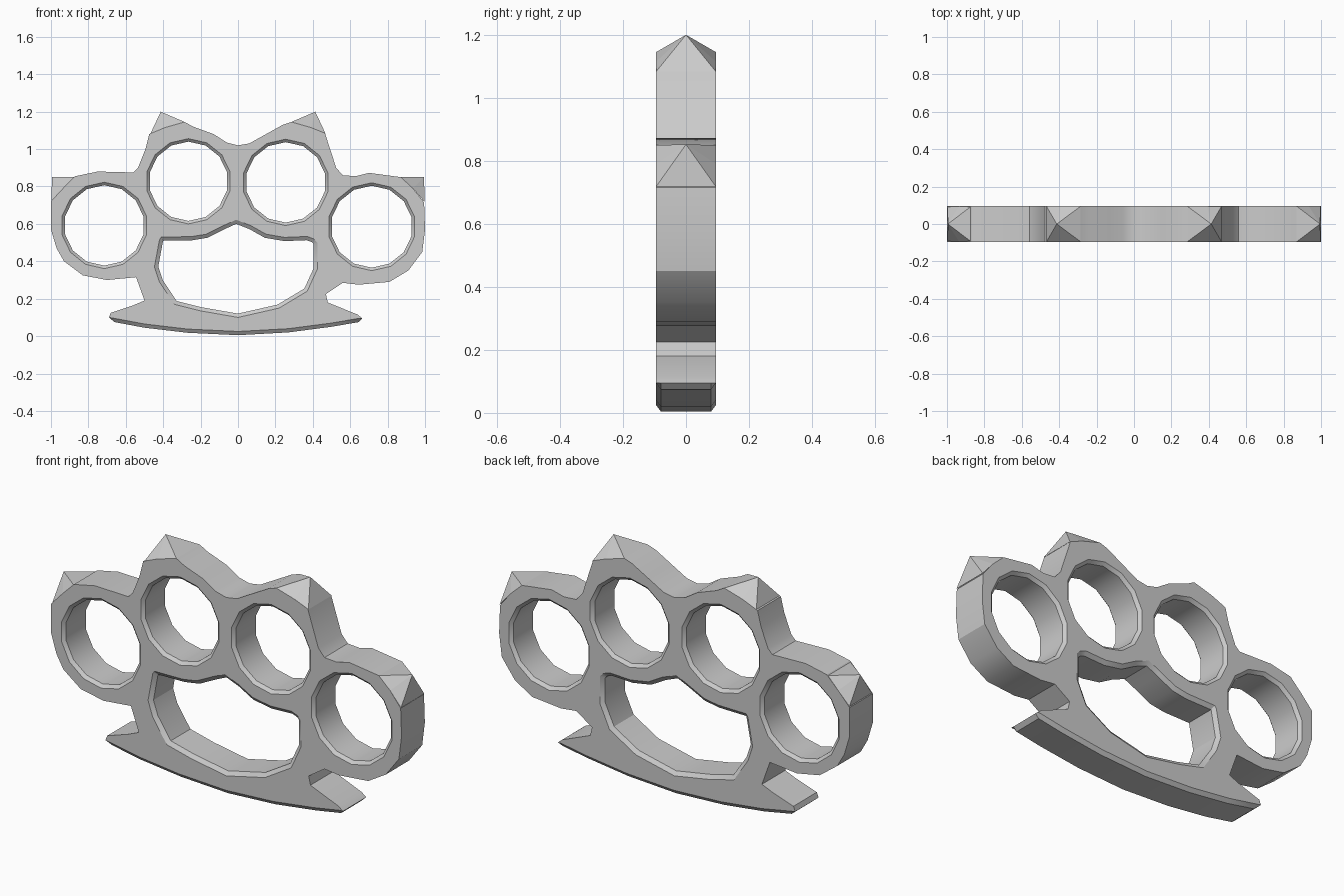
import bpy, bmesh, math
from mathutils import Vector

if "Cube" in bpy.data.objects:
    bpy.data.objects.remove(bpy.data.objects["Cube"])

HALF = 0.095      # half thickness
MID = 0.08        # where the edge chamfers end

# Outer outline, anticlockwise seen from the front (x, z)
outline = [
    (0, .005), (.27, .02), (.5, .05), (.645, .075), (.665, .095), (.64, .115),
    (.48, .18), (.47, .225), (.56, .285), (.645, .275), (.81, .29), (.91, .35),
    (.985, .45), (1, .57), (.995, .715), (.935, .79), (.87, .85), (.7, .873),
    (.63, .855), (.56, .86), (.525, .90), (.465, 1.085), (.39, 1.115),
    (.285, 1.145), (.24, 1.13), (.15, 1.08), (.06, 1.03), (0, 1.02),
    (-.06, 1.035), (-.13, 1.08), (-.24, 1.12), (-.285, 1.145), (-.39, 1.115),
    (-.475, 1.08), (-.495, 1.0), (-.535, .90), (-.56, .875), (-.75, .88),
    (-.87, .855), (-.935, .79), (-1, .72), (-1, .57), (-.97, .47), (-.93, .40),
    (-.83, .325), (-.70, .30), (-.545, .315), (-.525, .26), (-.5, .19),
    (-.56, .165), (-.68, .125), (-.69, .10), (-.66, .075), (-.5, .045), (-.27, .018)]

# Palm opening
palm = [
    (0, .10), (.22, .15), (.37, .24), (.425, .36), (.425, .5), (.405, .52),
    (.37, .533), (.25, .528), (.15, .545), (.07, .59), (-.01, .622),
    (-.08, .59), (-.17, .545), (-.25, .532), (-.41, .53), (-.42, .515),
    (-.447, .37), (-.42, .29), (-.34, .17), (-.2, .135)]

# Finger openings: centre and radius
fingers = [(-.715, .592, .231), (-.265, .828, .228), (.255, .822, .231), (.715, .585, .235)]


def inset(points, d):
    """Move a closed loop inward by d."""
    out = []
    n = len(points)
    for i in range(n):
        a, b, c = (Vector(points[k % n]) for k in (i - 1, i, i + 1))
        n1 = Vector((-(b - a).y, (b - a).x)).normalized()
        n2 = Vector((-(c - b).y, (c - b).x)).normalized()
        m = (n1 + n2).normalized()
        out.append(tuple(b + m * d / max(.5, m.dot(n1))))
    return out


def circle(cx, cz, r, n=14):
    return [(cx + r * math.cos(math.tau * (i + .5) / n),
             cz + r * math.sin(math.tau * (i + .5) / n)) for i in range(n)]


def finish(bm, name):
    bmesh.ops.recalc_face_normals(bm, faces=bm.faces)
    me = bpy.data.meshes.new(name)
    bm.to_mesh(me)
    bm.free()
    ob = bpy.data.objects.new(name, me)
    bpy.context.collection.objects.link(ob)
    return ob


# Body: walls of each loop, then flat caps around the openings
bm = bmesh.new()
cap_edges = {-1: [], 1: []}


def add_wall(face_pts, mid_pts):
    rings = []
    for y, pts in ((-HALF, face_pts), (-MID, mid_pts), (MID, mid_pts), (HALF, face_pts)):
        rings.append([bm.verts.new((x, y, z)) for x, z in pts])
    n = len(face_pts)
    for a, b in zip(rings, rings[1:]):
        for i in range(n):
            j = (i + 1) % n
            bm.faces.new((a[i], a[j], b[j], b[i]))
    for side, ring in ((-1, rings[0]), (1, rings[-1])):
        cap_edges[side] += [bm.edges.get((ring[i], ring[(i + 1) % n])) for i in range(n)]


# Only the underside of the base bar is chamfered on the outside
front = [(x, z + .02) if z < .08 else (x, z) for x, z in outline]
add_wall(front, outline)
add_wall(palm, inset(palm, .02))
for cx, cz, r in fingers:
    add_wall(circle(cx, cz, r), circle(cx, cz, r - .016))
for side in (-1, 1):
    bmesh.ops.triangle_fill(bm, edges=cap_edges[side], use_beauty=True,
                            use_dissolve=False, normal=(0, side, 0))
body = finish(bm, "knuckle_body")
bpy.context.view_layer.objects.active = body
body.select_set(True)
bpy.ops.object.shade_smooth_by_angle(angle=math.radians(28))


# Pointed spikes on the outer corner of every ring
def spike(name, tip, base):
    bm = bmesh.new()
    apex = bm.verts.new((tip[0], 0, tip[1]))
    f, b = ([bm.verts.new((x, y, z)) for x, z in base] for y in (-HALF, HALF))
    for row in (f, b):
        for p, q in zip(row, row[1:]):
            bm.faces.new((apex, p, q))
    for k in (0, 2):
        bm.faces.new((apex, f[k], b[k]))
    for k in (0, 1):
        bm.faces.new((f[k], f[k + 1], b[k + 1], b[k]))
    finish(bm, name)


for s, label in ((-1, "left"), (1, "right")):
    spike("inner_spike_" + label, (s * .413, 1.2),
          [(s * .285, 1.145), (s * .39, 1.115), (s * .468, 1.083)])
    spike("outer_spike_" + label, (s * .995, .852),
          [(s * .87, .85), (s * .935, .79), (s * .997, .718)])
